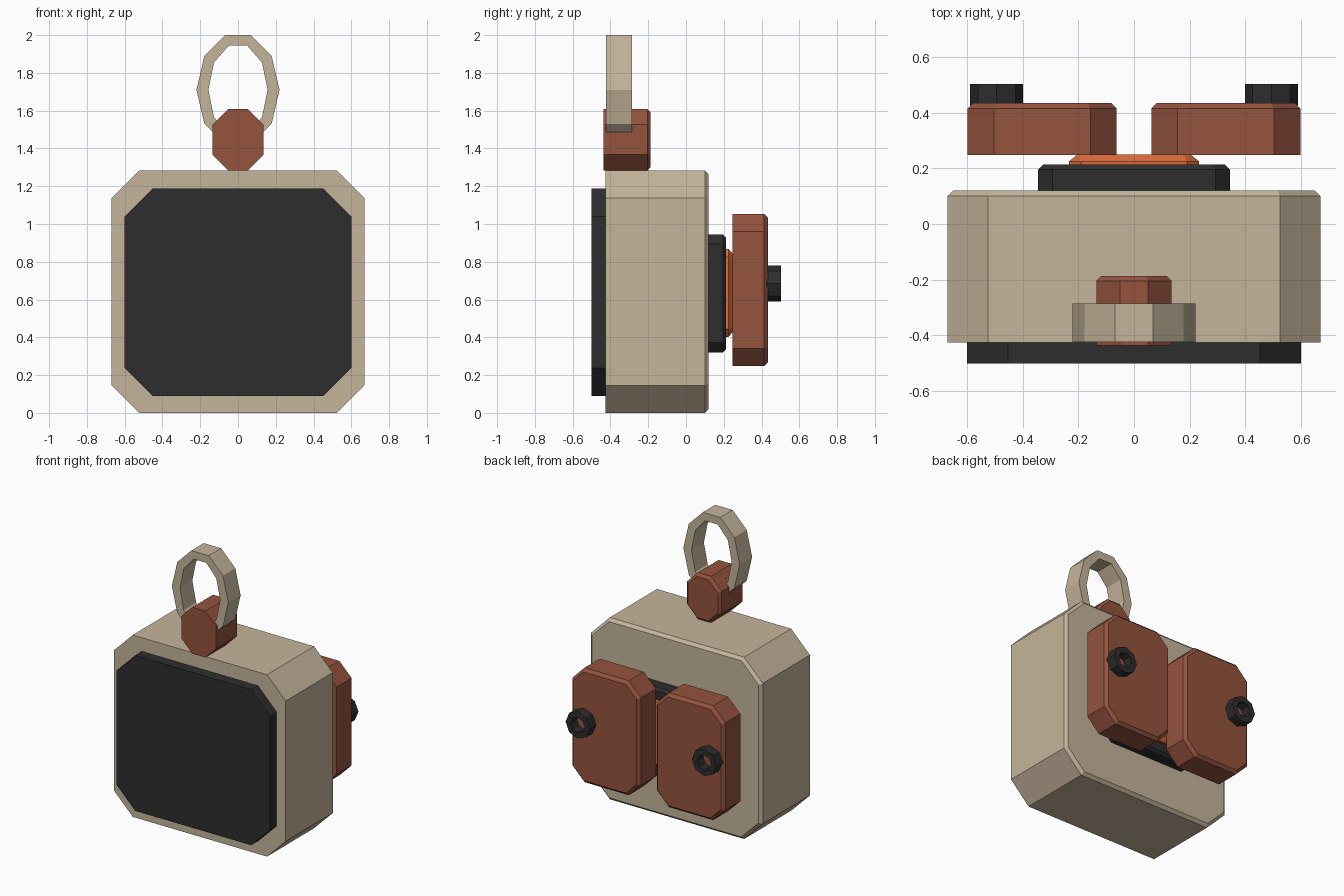
import bpy, bmesh
from math import cos, sin, tau, sqrt

cube = bpy.data.objects.get("Cube")
if cube:
    bpy.data.objects.remove(cube, do_unlink=True)


def material(name, rgb):
    m = bpy.data.materials.new(name)
    m.use_nodes = True
    m.diffuse_color = (*rgb, 1)
    m.node_tree.nodes["Principled BSDF"].inputs["Base Color"].default_value = (*rgb, 1)
    return m


tan = material("tan", (0.56, 0.46, 0.33))
red = material("brick_red", (0.30, 0.087, 0.048))
black = material("black", (0.027, 0.027, 0.027))
orange = material("orange", (0.74, 0.15, 0.044))


def finish(bm, name, mat):
    bmesh.ops.recalc_face_normals(bm, faces=bm.faces)
    mesh = bpy.data.meshes.new(name)
    bm.to_mesh(mesh)
    bm.free()
    mesh.materials.append(mat)
    ob = bpy.data.objects.new(name, mesh)
    bpy.context.collection.objects.link(ob)
    return ob


def bridge(bm, a, b):
    for i in range(len(a)):
        j = (i + 1) % len(a)
        bm.faces.new((a[i], a[j], b[j], b[i]))


def block(name, mat, x0, x1, z0, z1, y0, y1, cut, bevel=0.0, depth=None):
    """Corner-cut slab along y with an optional bevel on its back rim."""
    cx, cz = (x0 + x1) / 2, (z0 + z1) / 2
    bm = bmesh.new()

    def loop(y, d):
        hx, hz, c = (x1 - x0) / 2 - d, (z1 - z0) / 2 - d, cut - d * (2 - sqrt(2))
        pts = [(hx, hz - c), (hx - c, hz), (c - hx, hz), (-hx, hz - c),
               (-hx, c - hz), (c - hx, -hz), (hx - c, -hz), (hx, c - hz)]
        return [bm.verts.new((cx + x, y, cz + z)) for x, z in pts]

    loops = [loop(y0, 0)]
    if bevel:
        loops.append(loop(y1 - (depth or bevel), 0))
    loops.append(loop(y1, bevel))
    for a, b in zip(loops, loops[1:]):
        bridge(bm, a, b)
    bm.faces.new(loops[0])
    bm.faces.new(loops[-1])
    return finish(bm, name, mat)


def ring(name, mat, n, cx, cz, outer, inner, y0, y1):
    """Faceted elliptical tube along y."""
    bm = bmesh.new()
    loops = [[bm.verts.new((cx + rx * cos(tau * i / n), y, cz + rz * sin(tau * i / n)))
              for i in range(n)]
             for (rx, rz), y in ((outer, y0), (outer, y1), (inner, y1), (inner, y0))]
    for k in range(4):
        bridge(bm, loops[k], loops[(k + 1) % 4])
    return finish(bm, name, mat)


# Main case and front panel
block("body", tan, -0.67, 0.67, 0, 1.283, -0.425, 0.12, 0.146, 0.02)
block("front_panel", black, -0.6, 0.6, 0.09, 1.187, -0.5, -0.425, 0.147)

# Stepped mount on the back
block("back_mount", black, -0.345, 0.345, 0.32, 0.945, 0.12, 0.213, 0.052, 0.018)
block("mount_core", orange, -0.233, 0.233, 0.402, 0.868, 0.213, 0.25, 0.042, 0.03, 0.025)

# Paired back pads with hollow studs
for side, s in (("left", 1), ("right", -1)):
    xs = sorted((s * 0.062, s * 0.597))
    block(side + "_pad", red, xs[0], xs[1], 0.247, 1.054, 0.247, 0.434, 0.095, 0.02)
    ring(side + "_stud", black, 8, s * 0.493, 0.685, (0.095, 0.095), (0.055, 0.055), 0.425, 0.503)

# Hanger on top
block("hanger_knob", red, -0.135, 0.135, 1.283, 1.61, -0.437, -0.187, 0.084, 0.018)
ring("hanger_ring", tan, 10, 0, 1.71, (0.22, 0.305), (0.157, 0.247), -0.423, -0.285)
